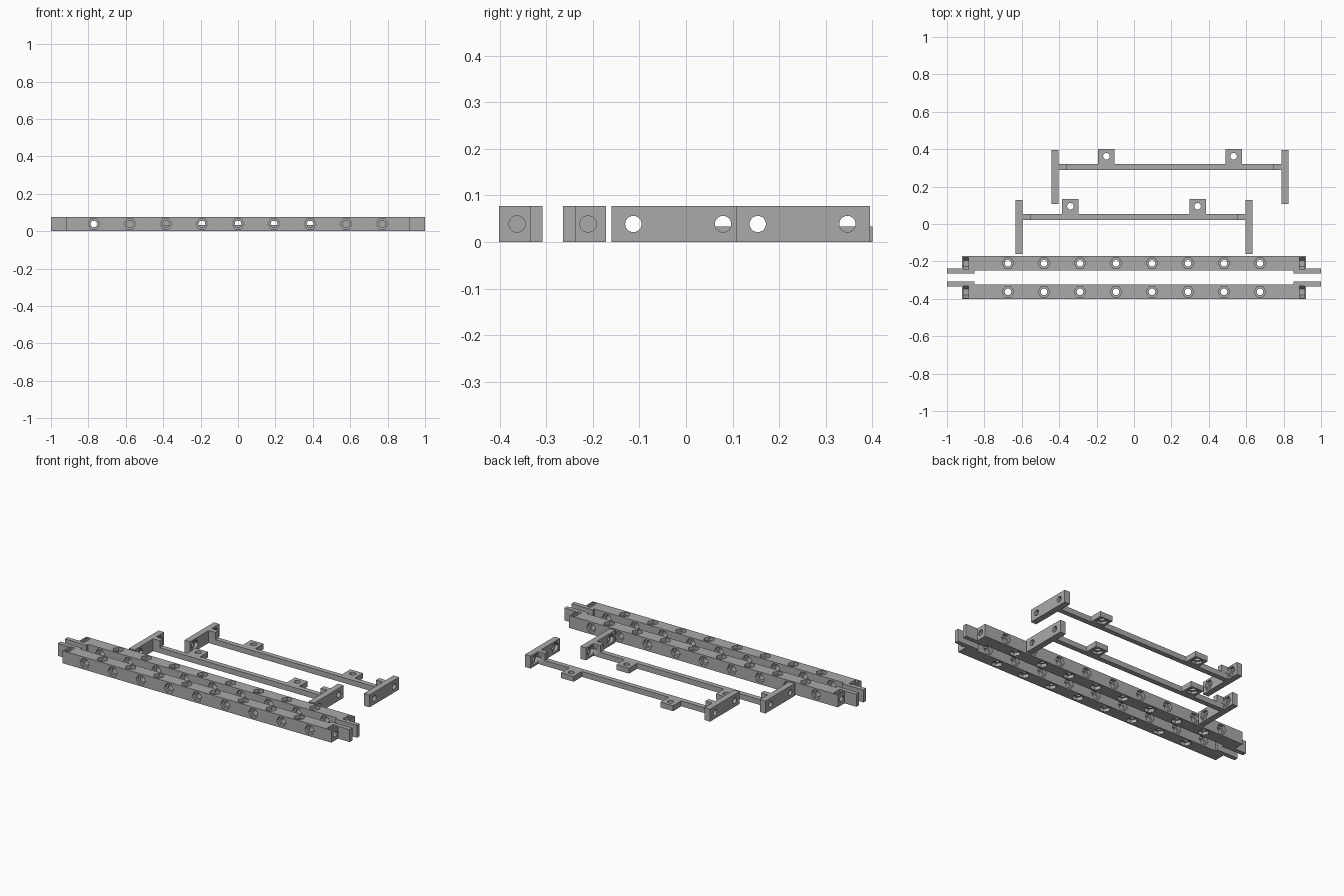
import bpy, bmesh, math
from mathutils import Matrix, Vector

cube = bpy.data.objects.get("Cube")
if cube:
    bpy.data.objects.remove(cube, do_unlink=True)

grey = bpy.data.materials.new("plain grey")
grey.use_nodes = True
GREY = (0.4, 0.4, 0.4, 1)
grey.diffuse_color = GREY
grey.node_tree.nodes["Principled BSDF"].inputs["Base Color"].default_value = GREY

H = 0.077          # part height
MID = H / 2
HOLE = 0.0175      # bolt hole radius
NUT = 0.032        # nut recess radius
STEP = 0.1925      # hole spacing
SINK = 0.02        # recess depth


def finish(bm, name):
    bmesh.ops.recalc_face_normals(bm, faces=bm.faces)
    mesh = bpy.data.meshes.new(name)
    bm.to_mesh(mesh)
    bm.free()
    obj = bpy.data.objects.new(name, mesh)
    bpy.context.collection.objects.link(obj)
    mesh.materials.append(grey)
    return obj


def add_box(bm, x0, x1, y0, y1, z0, z1):
    m = Matrix.Translation(((x0 + x1) / 2, (y0 + y1) / 2, (z0 + z1) / 2))
    bmesh.ops.create_cube(bm, size=1, matrix=m @ Matrix.Diagonal((x1 - x0, y1 - y0, z1 - z0, 1)))


def add_prism(bm, points, offset):
    face = bm.faces.new([bm.verts.new(p) for p in points])
    out = bmesh.ops.extrude_face_region(bm, geom=[face])["geom"]
    moved = [v for v in out if isinstance(v, bmesh.types.BMVert)]
    bmesh.ops.translate(bm, verts=moved, vec=offset)


def add_rod(bm, centre, axis, radius, length, sides):
    """Prism centred on a point; corners lie along x, or along y for an x axis."""
    u, v, w = {"x": ((0, 1, 0), (0, 0, 1), (1, 0, 0)),
               "y": ((1, 0, 0), (0, 0, 1), (0, 1, 0)),
               "z": ((1, 0, 0), (0, 1, 0), (0, 0, 1))}[axis]
    u, v, w, c = Vector(u), Vector(v), Vector(w), Vector(centre)
    ring = []
    for i in range(sides):
        a = math.tau * i / sides
        ring.append(c - w * length / 2 + radius * (u * math.cos(a) + v * math.sin(a)))
    add_prism(bm, ring, w * length)


def combine(obj, bm, operation):
    tool = finish(bm, "cutter")
    tool.hide_render = True
    mod = obj.modifiers.new("combine", "BOOLEAN")
    mod.operation, mod.solver, mod.object = operation, "EXACT", tool
    bpy.context.view_layer.objects.active = obj
    bpy.ops.object.modifier_apply(modifier=mod.name)
    bpy.data.objects.remove(tool, do_unlink=True)


def make_rail(name, cy, side):
    # Square bar with a thin tongue on the inner side of each end
    half = [(0.92, -MID), (0.92, 0.0275), (1, 0.0275), (1, 0.0545), (0.853, 0.0545), (0.853, MID)]
    plan = half + [(-x, y) for x, y in reversed(half)]
    bm = bmesh.new()
    add_prism(bm, [(x, cy + side * y, 0) for x, y in plan], (0, 0, H))
    rail = finish(bm, name)

    # Hex recesses on all four sides, and nut slots near the ends
    hexes, holes = bmesh.new(), bmesh.new()
    across = [(i - 4) * STEP for i in range(9)]
    upright = [(i - 3.5) * STEP for i in range(8)]
    for s in (-1, 1):
        for x in across:
            add_rod(hexes, (x, cy + s * MID, MID), "y", NUT, 2 * SINK, 6)
        for x in upright:
            add_rod(hexes, (x, cy, MID + s * MID), "z", NUT, 2 * SINK, 6)
        low = MID - NUT * math.sin(math.pi / 3)
        slot = [(NUT, H + 0.02), (-NUT, H + 0.02), (-NUT, MID), (-NUT / 2, low), (NUT / 2, low), (NUT, MID)]
        add_prism(hexes, [(s * 0.885, cy + y, z) for y, z in slot], (s * 0.026, 0, 0))
        add_rod(holes, (s * 0.9, cy, MID), "x", HOLE, 0.1, 32)
    combine(rail, hexes, "DIFFERENCE")

    # Round bolt holes
    for x in across:
        add_rod(holes, (x, cy, MID), "y", HOLE, 0.2, 32)
    for x in upright:
        add_rod(holes, (x, cy, MID), "z", HOLE, 0.2, 32)
    combine(rail, holes, "DIFFERENCE")


def make_bracket(name, cx, cy):
    # Low cross bar, then end plates, corner blocks and tabs
    bar_front, bar_back, low = 0.022, 0.053, 0.033
    bm = bmesh.new()
    add_box(bm, cx - 0.61, cx + 0.61, cy + bar_front, cy + bar_back, 0, low)
    bracket = finish(bm, name)
    hexes, holes = bmesh.new(), bmesh.new()
    for s in (-1, 1):
        def span(a, b):
            return sorted((cx + s * a, cx + s * b))
        for x0, x1, y0, y1, top in ((0.596, 0.634, -0.16, 0.128, H),
                                    (0.55, 0.61, bar_front, bar_back, H),
                                    (0.297, 0.384, 0.04, 0.133, low)):
            part = bmesh.new()
            add_box(part, *span(x0, x1), cy + y0, cy + y1, 0, top)
            combine(bracket, part, "UNION")
        # Plate holes with inner nut recesses, tab hole with recess below
        for y in (-0.113, 0.0795):
            add_rod(hexes, (cx + s * 0.596, cy + y, MID), "x", NUT, 2 * SINK, 6)
            add_rod(holes, (cx + s * 0.615, cy + y, MID), "x", HOLE, 0.06, 32)
        add_rod(hexes, (cx + s * 0.34, cy + 0.095, 0), "z", NUT, 0.03, 6)
        add_rod(holes, (cx + s * 0.34, cy + 0.095, low), "z", HOLE, 0.2, 32)
    combine(bracket, hexes, "DIFFERENCE")
    combine(bracket, holes, "DIFFERENCE")


make_rail("front_rail", -0.3625, 1)
make_rail("back_rail", -0.21, -1)
make_bracket("front_bracket", 0, 0)
make_bracket("back_bracket", 0.1925, 0.267)

# Smooth the bores, keep flat faces crisp
for obj in list(bpy.context.collection.objects):
    if obj.type == "MESH" and obj.name.endswith(("rail", "bracket")):
        bpy.ops.object.select_all(action="DESELECT")
        obj.select_set(True)
        bpy.context.view_layer.objects.active = obj
        bpy.ops.object.shade_smooth_by_angle(angle=math.radians(30))
